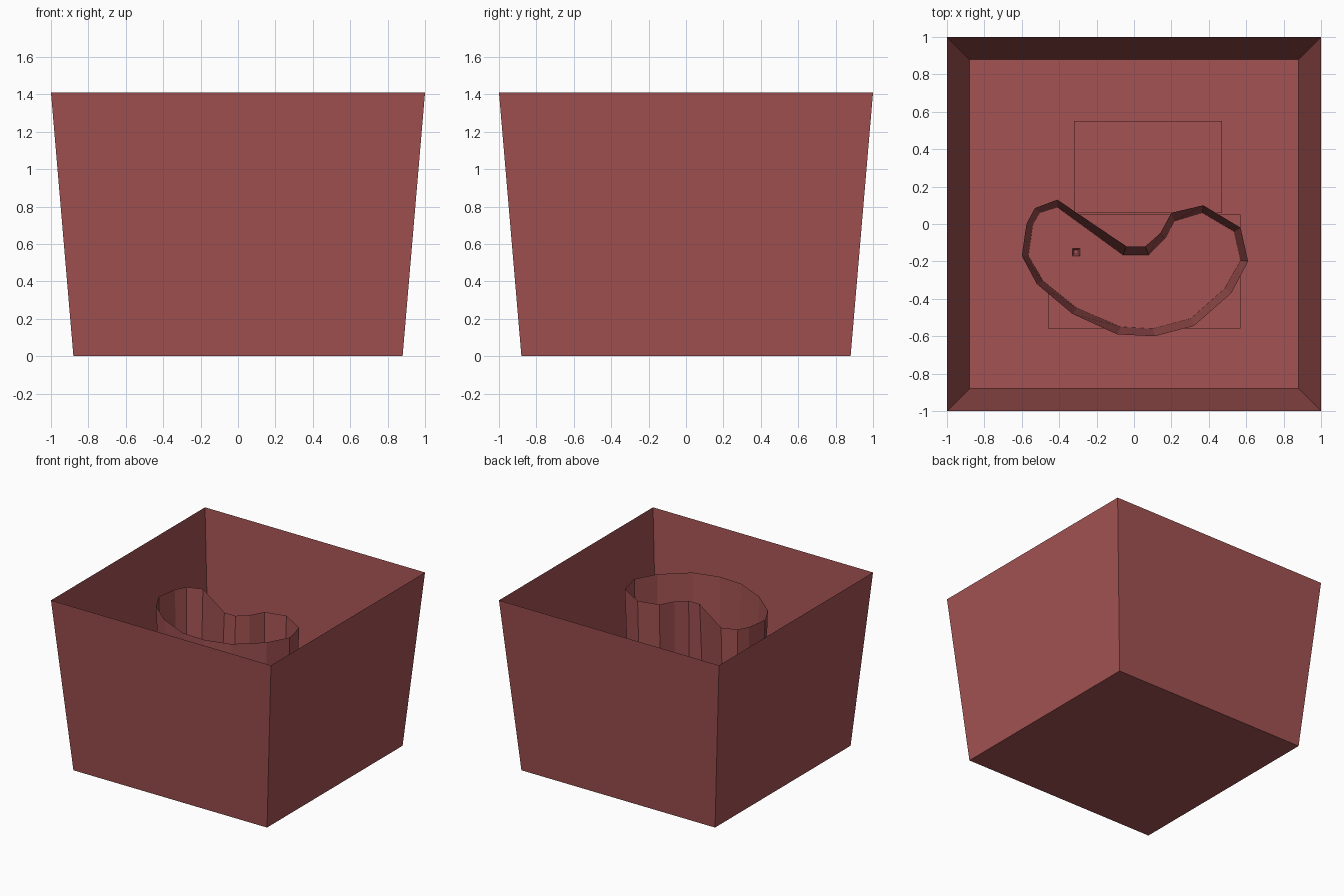
import bpy, bmesh

if "Cube" in bpy.data.objects:
    bpy.data.objects.remove(bpy.data.objects["Cube"])

red = bpy.data.materials.new("dark_red")
red.diffuse_color = (0.37, 0.085, 0.085, 1)
red.use_nodes = True
red.node_tree.nodes["Principled BSDF"].inputs["Base Color"].default_value = red.diffuse_color


def make(name, build):
    bm = bmesh.new()
    build(bm)
    me = bpy.data.meshes.new(name)
    bm.to_mesh(me)
    bm.free()
    me.materials.append(red)
    ob = bpy.data.objects.new(name, me)
    bpy.context.collection.objects.link(ob)
    return ob


def open_vessel(name, lower, upper, z0, z1, floor=True):
    """Single-skin flared wall between two outlines, with an optional floor."""
    def build(bm):
        a = [bm.verts.new((x, y, z0)) for x, y in lower]
        b = [bm.verts.new((x, y, z1)) for x, y in upper]
        n = len(a)
        for i in range(n):
            j = (i + 1) % n
            bm.faces.new((a[j], a[i], b[i], b[j]))
        if floor:
            bm.faces.new(a)
    return make(name, build)


def rect(x0, x1, y0, y1):
    return [(x0, y0), (x1, y0), (x1, y1), (x0, y1)]


def panel(name, x0, x1, y0, y1, z, flip=False):
    def build(bm):
        vs = [bm.verts.new((x, y, z)) for x, y in rect(x0, x1, y0, y1)]
        bm.faces.new(vs[::-1] if flip else vs)
    return make(name, build)


# Outer flared box, open at the top
s = 0.88
open_vessel("outer_box", rect(-s, s, -s, s), rect(-1, 1, -1, 1), 0, 1.41)

# Kidney-shaped inner wall: rim and foot outlines, counter-clockwise
rim = [(-0.60, -0.17), (-0.52, -0.32), (-0.33, -0.48), (-0.09, -0.59),
       (0.11, -0.60), (0.32, -0.545), (0.52, -0.37), (0.61, -0.20),
       (0.57, -0.02), (0.37, 0.10), (0.20, 0.06), (0.14, -0.05),
       (0.06, -0.12), (-0.04, -0.12), (-0.41, 0.13), (-0.53, 0.085),
       (-0.575, 0.0)]
foot = [(-0.565, -0.17), (-0.485, -0.305), (-0.305, -0.45), (-0.07, -0.55),
        (0.10, -0.56), (0.305, -0.505), (0.485, -0.345), (0.57, -0.195),
        (0.535, -0.04), (0.365, 0.06), (0.215, 0.015), (0.165, -0.08),
        (0.08, -0.165), (-0.06, -0.165), (-0.41, 0.09), (-0.505, 0.06),
        (-0.54, 0.0)]
open_vessel("kidney_wall", foot, rim, 0.01, 1.23)

# Flat panels lying just above the floor
panel("front_panel", -0.46, 0.57, -0.56, 0.05, 0.012)
panel("back_panel", -0.32, 0.47, 0.06, 0.55, 0.012, flip=True)

# Small drain in the kidney floor
cx, cy = -0.31, -0.15
open_vessel("drain", rect(cx - .01, cx + .01, cy - .01, cy + .01),
            rect(cx - .02, cx + .02, cy - .02, cy + .02), 0.012, 0.03)
